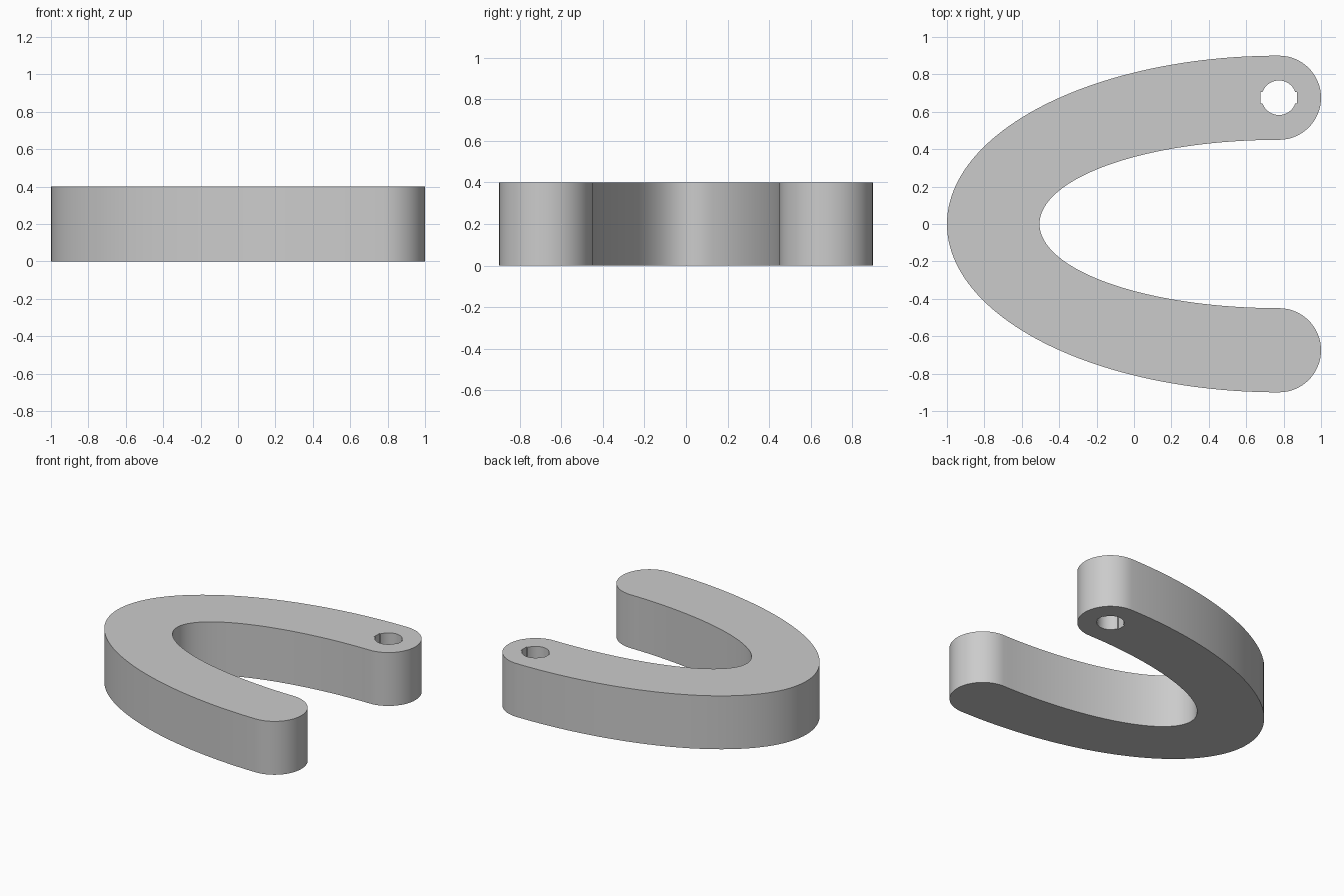
import bpy
import bmesh
from math import sin, cos, pi, radians
from mathutils import Vector

if "Cube" in bpy.data.objects:
    bpy.data.objects.remove(bpy.data.objects["Cube"], do_unlink=True)

HEIGHT = 0.4
END_X = 0.775                 # where the curved arms meet their rounded ends
OUTER = (1.775, 0.9)          # semi-axes of the outer half ellipse
INNER = (1.28, 0.45)          # semi-axes of the inner half ellipse
ARM_Y = (OUTER[1] + INNER[1]) / 2
ARM_R = (OUTER[1] - INNER[1]) / 2


def arc(center, radii, start, end, steps):
    """Points on an elliptical arc, angles in degrees, last point left out."""
    points = []
    for i in range(steps):
        a = radians(start + (end - start) * i / steps)
        points.append((center[0] + radii[0] * cos(a), center[1] + radii[1] * sin(a)))
    return points


def add_loop(bm, points):
    verts = [bm.verts.new((x, y, 0)) for x, y in points]
    return [bm.edges.new((v, verts[i - 1])) for i, v in enumerate(verts)]


# Horseshoe outline: outer curve, lower end, inner curve, upper end
cap = (ARM_R, ARM_R)
outline = arc((END_X, 0), OUTER, 90, 270, 96)
outline += arc((END_X, -ARM_Y), cap, -90, 90, 32)
outline += arc((END_X, 0), INNER, 270, 90, 80)
outline += arc((END_X, ARM_Y), cap, -90, 90, 32)

# Pin hole with a shallow flat notch on each side
hole_r, notch_x, notch_y = 0.0925, 0.0975, 0.032
hole = []
for side in (0, 180):
    s = cos(radians(side))
    hole += [(END_X + s * notch_x, ARM_Y - s * notch_y),
             (END_X + s * notch_x, ARM_Y + s * notch_y)]
    hole += arc((END_X, ARM_Y), (hole_r, hole_r), side + 20, side + 160, 16)
    hole.append((END_X - s * hole_r * cos(radians(20)), ARM_Y + s * notch_y))

# Fill the profile and raise it into a solid
bm = bmesh.new()
edges = add_loop(bm, outline) + add_loop(bm, hole)
bmesh.ops.triangle_fill(bm, edges=edges, use_beauty=True, use_dissolve=False)
raised = bmesh.ops.extrude_face_region(bm, geom=bm.faces[:], use_keep_orig=True)
top = [g for g in raised["geom"] if isinstance(g, bmesh.types.BMVert)]
bmesh.ops.translate(bm, verts=top, vec=Vector((0, 0, HEIGHT)))
bmesh.ops.recalc_face_normals(bm, faces=bm.faces[:])

mesh = bpy.data.meshes.new("curved_shackle")
bm.to_mesh(mesh)
bm.free()
shackle = bpy.data.objects.new("curved_shackle", mesh)
bpy.context.collection.objects.link(shackle)

# Plain grey finish
grey = bpy.data.materials.new("light_grey")
grey.use_nodes = True
colour = (0.6, 0.6, 0.6, 1)
grey.diffuse_color = colour
grey.node_tree.nodes["Principled BSDF"].inputs["Base Color"].default_value = colour
mesh.materials.append(grey)

# Smooth walls with crisp rims
bpy.ops.object.select_all(action="DESELECT")
shackle.select_set(True)
bpy.context.view_layer.objects.active = shackle
bpy.ops.object.shade_smooth_by_angle(angle=radians(30))
